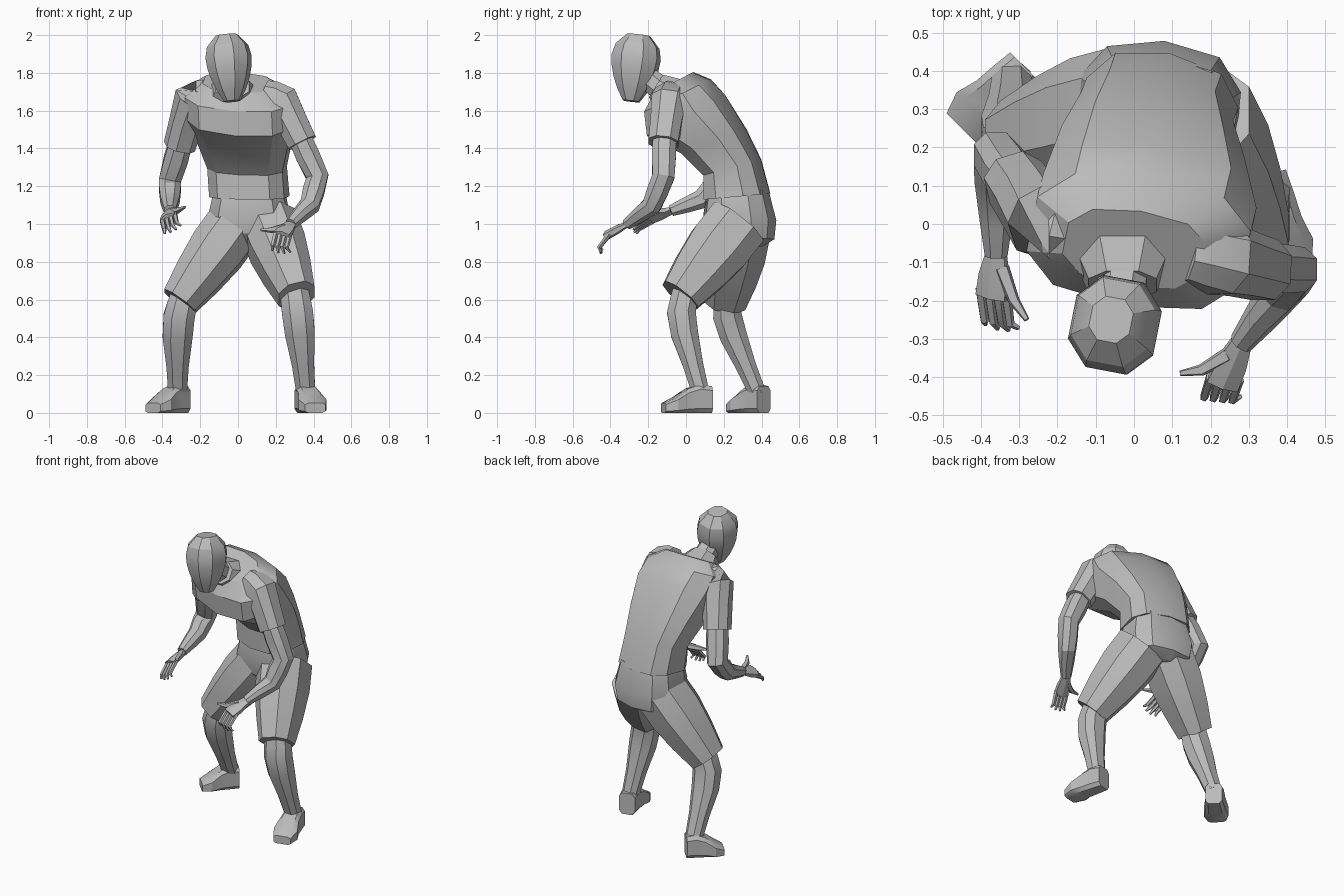
import bpy, bmesh, math
from mathutils import Vector

cube = bpy.data.objects.get("Cube")
if cube:
    bpy.data.objects.remove(cube, do_unlink=True)

grey = bpy.data.materials.new("plain_grey")
grey.use_nodes = True
tone = (0.5, 0.5, 0.5, 1)
grey.diffuse_color = tone
grey.node_tree.nodes["Principled BSDF"].inputs["Base Color"].default_value = tone


def soften(value, power):
    """Push a sine or cosine outwards so that a section becomes boxier."""
    return math.copysign(abs(value) ** power, value) * 1.05


def loft(name, rings, side, sides, boxy):
    """Skin rings of (centre, normal, half width, half depth)."""
    bm = bmesh.new()
    loops = []
    for centre, normal, width, depth in rings:
        across = Vector(side)
        across = (across - normal * across.dot(normal)).normalized()
        forward = normal.cross(across)
        loop = []
        for k in range(sides):
            angle = math.tau * (k + 0.5) / sides
            point = (centre + across * width * soften(math.cos(angle), boxy)
                     + forward * depth * soften(math.sin(angle), boxy))
            point.z = max(point.z, 0)
            loop.append(bm.verts.new(point))
        loops.append(loop)
    for low, high in zip(loops, loops[1:]):
        for k in range(sides):
            following = (k + 1) % sides
            bm.faces.new((low[k], low[following], high[following], high[k]))
    bm.faces.new(loops[0])
    bm.faces.new(loops[-1])
    bmesh.ops.recalc_face_normals(bm, faces=bm.faces)
    mesh = bpy.data.meshes.new(name)
    bm.to_mesh(mesh)
    bm.free()
    mesh.materials.append(grey)
    part = bpy.data.objects.new(name, mesh)
    bpy.context.collection.objects.link(part)
    bpy.ops.object.select_all(action='DESELECT')
    part.select_set(True)
    bpy.context.view_layer.objects.active = part
    bpy.ops.object.shade_smooth_by_angle(angle=math.radians(28))


def limb(name, joints, radii, flat=1.0, side=(1, 0, 0), sides=8):
    """Tube along joints, with its radii spread evenly from end to end."""
    joints = [Vector(j) for j in joints]
    path = []
    for i in range(len(radii)):
        place = i * (len(joints) - 1) / (len(radii) - 1)
        start = min(int(place), len(joints) - 2)
        path.append(joints[start].lerp(joints[start + 1], place - start))
    rings = []
    for i, (point, radius) in enumerate(zip(path, radii)):
        before, after = path[max(i - 1, 0)], path[min(i + 1, len(path) - 1)]
        rings.append((point, (after - before).normalized(), radius, radius * flat))
    loft(name, rings, side, sides, boxy=0.85)


def trunk(name, rows, low_x, high_x, yaw):
    """Body section from rows of (front y, front z, back y, back z, half width)."""
    rings = []
    for i, (front_y, front_z, back_y, back_z, width) in enumerate(rows):
        x = low_x + (high_x - low_x) * i / (len(rows) - 1)
        front, back = Vector((x, front_y, front_z)), Vector((x, back_y, back_z))
        depth = back - front
        normal = Vector((1, 0, 0)).cross(depth).normalized()
        rings.append(((front + back) / 2, normal, width, depth.length / 2))
    loft(name, rings, side=(1, yaw, 0), sides=10, boxy=0.75)


def hand(label, wrist, knuckle, tip, thumb, across):
    """Palm, four curled fingers and a thumb."""
    across = Vector(across).normalized()
    palm = knuckle - wrist
    limb(label + "_palm", (wrist, knuckle), (.03, .043, .046), 0.5, across, sides=6)
    for i in range(4):
        spread = across * (i - 1.5) * 0.025
        root = knuckle + spread - palm * 0.15
        bend = knuckle.lerp(tip, 0.5) + palm * 0.2 + spread
        end = knuckle.lerp(tip, 1 - 0.1 * abs(i - 1.5)) + spread * 1.3
        limb(f"{label}_finger_{i + 1}", (root, bend, end), (.013, .011, .006),
             side=across, sides=5)
    base = wrist + palm * 0.3 + across * 0.02
    bend = base.lerp(thumb, 0.5) + palm * 0.15
    limb(label + "_thumb", (base, bend, thumb), (.02, .015, .007), side=(0, 0, 1), sides=5)


def foot(name, ankle, toe):
    """Shoe lofted from behind the ankle to the toe."""
    heading = toe - ankle
    heading.z = 0
    heel = Vector((ankle.x, ankle.y, 0)) - heading * 0.25
    direction = heading.normalized()
    widths = (.05, .056, .06, .075, .055)
    heights = (.07, .075, .064, .042, .026)
    rings = []
    for i, (width, height) in enumerate(zip(widths, heights)):
        centre = heel + heading * 1.25 * i / (len(widths) - 1)
        centre.z = height
        rings.append((centre, direction, width, height))
    loft(name, rings, side=direction.cross(Vector((0, 0, 1))), sides=8, boxy=0.45)


# Joints of the crouching pose, for each side of the body
pose = {
    "right": dict(hip=(-.01, .29, 1), knee=(-.31, .21, .59), shin=(-.32, .22, .48),
                  ankle=(-.32, .38, .1), toe=(-.45, .25, 0), shoulder=(-.24, .01, 1.66),
                  hem=(-.31, .11, 1.41), elbow=(-.36, .18, 1.23), forearm=(-.36, .08, 1.13),
                  wrist=(-.36, -.08, 1.07), knuckle=(-.37, -.19, 1.03), tip=(-.34, -.28, .96),
                  thumb=(-.28, -.25, 1.09), across=(.8, -.1, .4)),
    "left": dict(hip=(.16, .27, 1), knee=(.31, -.03, .62), shin=(.32, -.03, .5),
                 ankle=(.36, .08, .1), toe=(.41, -.12, 0), shoulder=(.23, -.09, 1.65),
                 hem=(.34, -.12, 1.43), elbow=(.42, -.12, 1.25), forearm=(.38, -.18, 1.1),
                 wrist=(.28, -.31, 1), knuckle=(.23, -.42, .94), tip=(.23, -.45, .84),
                 thumb=(.12, -.39, .97), across=(-1, .1, .1)),
}

for label, joints in pose.items():
    j = {key: Vector(value) for key, value in joints.items()}
    # Legs
    limb("shorts_leg_" + label, (j["hip"], j["knee"]), (.15, .15, .13, .1), 1.12)
    limb("calf_" + label, (j["knee"].lerp(j["hip"], 0.1), j["shin"], j["ankle"]),
         (.075, .08, .084, .08, .06, .05), 0.92)
    foot("foot_" + label, j["ankle"], j["toe"])
    # Arms
    inner = j["shoulder"].lerp(Vector((0, -.05, 1.72)), 0.4)
    limb("sleeve_" + label, (inner, j["shoulder"], j["hem"]), (.08, .09, .095, .085, .08),
         side=(1, 0, .5))
    limb("arm_" + label,
         (j["hem"].lerp(j["shoulder"], 0.2), j["elbow"], j["forearm"], j["wrist"]),
         (.06, .065, .06, .058, .052, .042, .03))
    hand("hand_" + label, *(j[k] for k in ("wrist", "knuckle", "tip", "thumb", "across")))

# Shirt body leans forward, with the left shoulder leading
trunk("shirt", [(.1, 1.13, .44, 1.16, .2), (.1, 1.26, .39, 1.34, .2),
                (-.02, 1.38, .31, 1.5, .24), (-.2, 1.47, .2, 1.68, .28),
                (-.21, 1.6, .12, 1.76, .28), (-.16, 1.7, .03, 1.8, .18)],
      low_x=.06, high_x=0, yaw=-.2)

# Seat of the shorts
trunk("shorts_seat", [(.18, .88, .4, .88, .07), (.12, .95, .46, .92, .19),
                      (.1, 1.05, .47, 1.02, .21), (.12, 1.18, .43, 1.18, .18)],
      low_x=.06, high_x=.06, yaw=-.1)

# Neck, collar and head
limb("neck", ((-.02, -.06, 1.66), (-.04, -.24, 1.8)), (.08, .065, .06))
limb("collar", ((-.03, -.08, 1.68), (-.03, -.16, 1.73)), (.13, .11, .09), 0.8)
limb("head", ((-.03, -.29, 1.65), (-.06, -.25, 2)),
     (.04, .072, .095, .11, .116, .104, .055), 1.08, side=(1, -.2, 0))
